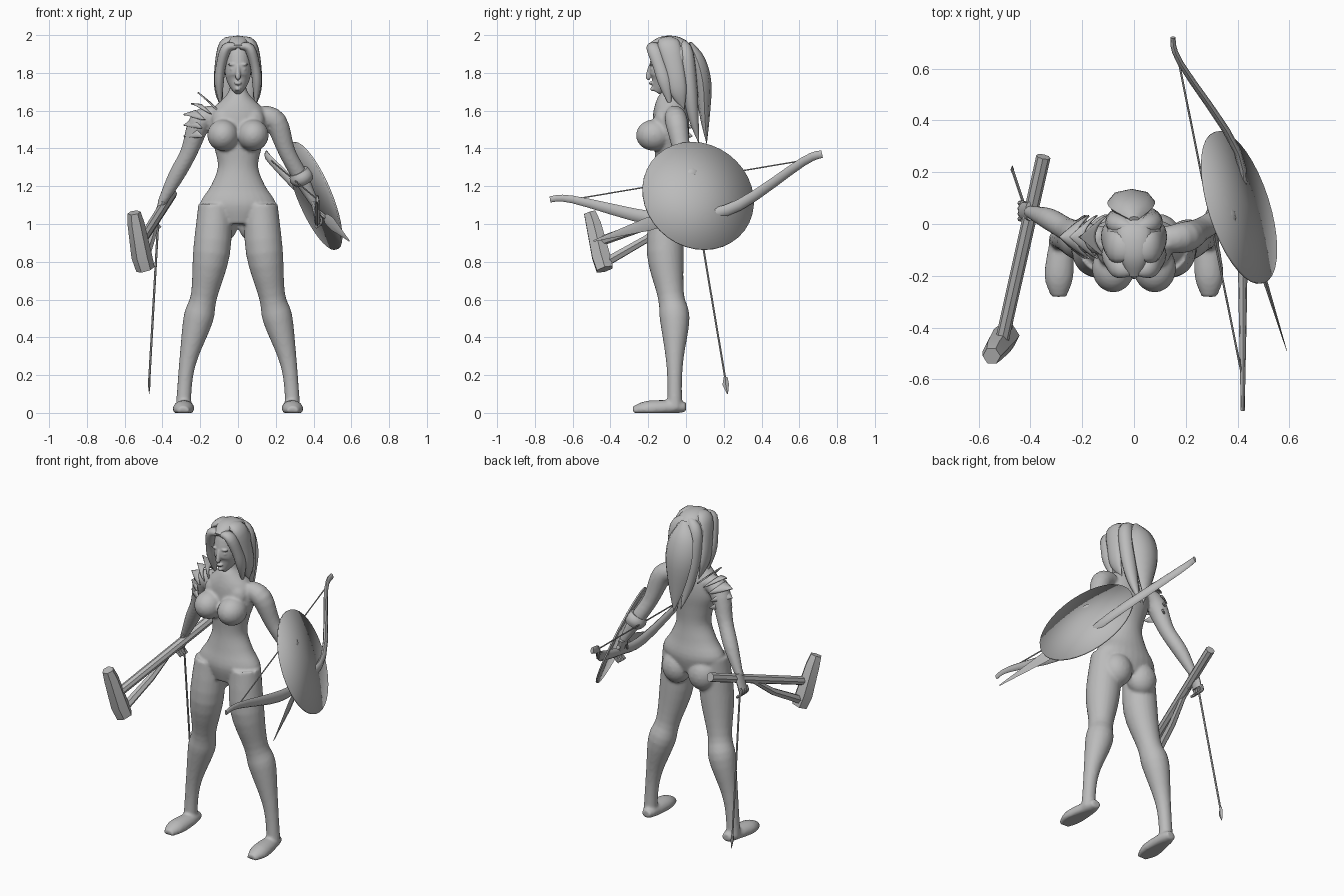
import bpy, bmesh, math
from mathutils import Vector, Matrix

cube = bpy.data.objects.get("Cube")
if cube:
    bpy.data.objects.remove(cube)

grey = bpy.data.materials.new("plain_grey")
grey.use_nodes = True
grey.diffuse_color = (.5, .5, .5, 1)
grey.node_tree.nodes["Principled BSDF"].inputs["Base Color"].default_value = grey.diffuse_color

X, Y, Z = Matrix.Identity(3)


def spline(stations, steps):
    """Catmull-Rom curve through stations of position and radius."""
    stations = [Vector(s) for s in stations]
    padded = stations[:1] + stations + stations[-1:]
    curve = []
    for before, start, end, after in zip(padded, padded[1:], padded[2:], padded[3:]):
        pull, push = (end - before) / 2, (after - start) / 2
        for step in range(steps):
            t = step / steps
            ease = t * t * (3 - 2 * t)
            curve.append(start.lerp(end, ease) + pull * t * (1 - t) ** 2 - push * t * t * (1 - t))
    return curve + stations[-1:]


def tube(bm, stations, ref=Y, depth=lambda r: r, sides=16, steps=4):
    """Closed skin along a path; depth gives the second radius from the first."""
    curve = spline(stations, steps)
    last = len(curve) - 1
    rings = []
    for i, station in enumerate(curve):
        centre, radius = station.xyz, max(station.w, .001)
        along = (curve[min(i + 1, last)] - curve[max(i - 1, 0)]).xyz.normalized()
        across = ref.cross(along).normalized()
        other = along.cross(across)
        ring = []
        for k in range(sides):
            angle = math.tau * k / sides
            point = centre + across * radius * math.cos(angle) + other * depth(radius) * math.sin(angle)
            point.z = max(point.z, 0)
            ring.append(bm.verts.new(point))
        rings.append(ring)
    for lower, upper in zip(rings, rings[1:]):
        for k in range(sides):
            n = (k + 1) % sides
            bm.faces.new((lower[k], lower[n], upper[n], upper[k]))
    bm.faces.new(rings[0][::-1])
    bm.faces.new(rings[-1])


def ball(bm, centre, radii):
    bmesh.ops.create_uvsphere(bm, u_segments=20, v_segments=12, radius=1,
                              matrix=Matrix.Translation(centre) @ Matrix.Diagonal((*radii, 1)))


def flip(side, stations):
    return [(side * x, *rest) for x, *rest in stations]


def finish(name, bm, voxel=None):
    """Make the object with smooth shading, optionally blending its pieces into one skin."""
    bmesh.ops.recalc_face_normals(bm, faces=bm.faces)
    mesh = bpy.data.meshes.new(name)
    bm.to_mesh(mesh)
    bm.free()
    mesh.materials.append(grey)
    part = bpy.data.objects.new(name, mesh)
    bpy.context.collection.objects.link(part)
    bpy.ops.object.select_all(action='DESELECT')
    part.select_set(True)
    bpy.context.view_layer.objects.active = part
    bpy.ops.object.shade_smooth_by_angle(angle=math.radians(40))
    if voxel:
        blend = part.modifiers.new("blend", 'REMESH')
        blend.mode, blend.voxel_size, blend.use_smooth_shade = 'VOXEL', voxel, True
        soften = part.modifiers.new("soften", 'SMOOTH')
        soften.factor, soften.iterations = .5, 4
    return part


def single(name, stations, **options):
    bm = bmesh.new()
    tube(bm, stations, **options)
    return finish(name, bm)


# Body: torso from half widths at even heights, blended with the limbs
body = bmesh.new()
widths = (.12, .2, .145, .107, .125, .157, .14, .05, .045)
tube(body, [(0, -.08, 1 + i / 10, w) for i, w in enumerate(widths)],
     depth=lambda r: min(r, .05 + .3 * r), sides=28)
leg = [(.12, -.1, 1.1, .09), (.14, -.11, .85, .098), (.18, -.08, .62, .07), (.21, -.06, .5, .079),
       (.26, -.06, .3, .049), (.28, -.06, .17, .039), (.29, -.06, .02, .04)]
foot = [(.28, 0, .03, .03), (.28, -.06, .03, .045), (.29, -.2, .02, .056), (.29, -.28, .01, .03)]
arm = [(.12, -.06, 1.58, .05), (.2, -.05, 1.54, .06), (.26, -.02, 1.38, .045),
       (.33, .02, 1.25, .042), (.41, .05, 1.1, .022)]
for side in (-1, 1):
    tube(body, flip(side, leg), sides=24)
    tube(body, flip(side, foot), ref=Z, depth=lambda r: .8 * r, sides=20)
    tube(body, flip(side, arm), sides=20)
    ball(body, (side * .08, -.17, 1.47), (.083, .095, .083))
    ball(body, (side * .07, -.12, 1.55), (.07, .05, .07))
    ball(body, (side * .09, -.04, 1), (.09, .08, .1))
finish("body", body, voxel=.009)

# Hands: palm, thumb and four curled fingers
for side, name in ((1, "left_hand"), (-1, "right_hand")):
    hand = bmesh.new()
    tube(hand, flip(side, [(.4, .05, 1.12, .02), (.43, .05, 1.03, .018)]), depth=lambda r: 1.9 * r)
    tube(hand, flip(side, [(.4, .03, 1.1, .012), (.41, 0, 1.04, .008)]), sides=8)
    for finger in range(4):
        y = .02 * (finger + 1)
        tube(hand, flip(side, [(.43, y, 1.04, .011), (.44, y, 1.01, .01), (.41, y, .98, .007)]), sides=8)
    finish(name, hand)

# Head with nose, lips, chin, brows and eyes
head = bmesh.new()
tube(head, [(0, -.16, 1.7, .02), (0, -.12, 1.76, .06), (0, -.11, 1.83, .07),
            (0, -.09, 1.92, .065), (0, -.08, 1.97, .02)], depth=lambda r: 1.2 * r, sides=28)
tube(head, [(0, -.19, 1.84, .008), (0, -.2, 1.78, .014), (0, -.19, 1.77, .01)], sides=12)
ball(head, (0, -.185, 1.745), (.02, .012, .009))
ball(head, (0, -.175, 1.715), (.015, .015, .013))
for side in (-1, 1):
    ball(head, (side * .03, -.183, 1.845), (.026, .01, .007))
    ball(head, (side * .03, -.178, 1.82), (.014, .01, .007))
finish("head", head, voxel=.005)

# Hair: cap, crown, parted locks on both sides and a ponytail
cap = bmesh.new()
ball(cap, (0, -.055, 1.875), (.11, .11, .11))
finish("hair_cap", cap)
single("crown_hair", [(0, -.2, 1.94, .01), (0, -.12, 1.97, .025), (0, -.02, 1.95, .03), (0, .04, 1.86, .02)],
       ref=X, depth=lambda r: 2.2 * r)
locks = {
    "front_lock": (1.4, [(.01, -.18, 1.94, .015), (.06, -.17, 1.93, .028), (.09, -.14, 1.84, .026),
                         (.1, -.11, 1.74, .024), (.09, -.08, 1.61, 0)]),
    "side_lock": (2, [(.01, -.1, 1.97, .02), (.07, -.09, 1.95, .03), (.1, -.06, 1.82, .025),
                      (.1, -.04, 1.7, .022), (.08, -.01, 1.6, 0)]),
    "back_lock": (.9, [(.01, -.02, 1.95, .03), (.06, 0, 1.9, .045), (.06, .02, 1.72, .045),
                       (.04, .04, 1.56, .03), (.01, .07, 1.42, 0)])}
for name, (ratio, stations) in locks.items():
    for side, word in ((1, "left"), (-1, "right")):
        single(f"{word}_{name}", flip(side, stations), depth=lambda r: ratio * r)
single("ponytail", [(0, .02, 1.96, .02), (-.01, .06, 1.87, .08), (-.01, .09, 1.74, .09),
                    (0, .1, 1.56, .05), (.01, .11, 1.42, 0)], depth=lambda r: r / 2, sides=8)

# Layered shoulder armour: curved plates fanned around the joint, each ending in a spike
for i in range(5):
    fan = i / 4
    angle = math.radians(95 + 105 * fan)
    root = Vector((-.14 + .1 * math.cos(angle), -.05, 1.55 + .1 * math.sin(angle)))
    tip = Vector((-.21 - .08 * min(1, 2 * fan), -.05, 1.7 - .235 * fan))
    plate = bmesh.new()
    bmesh.ops.create_grid(plate, x_segments=8, y_segments=6, size=1)
    for vert in plate.verts:
        u, v = vert.co.x, (vert.co.y + 1) / 2
        narrow = 1 - v ** 1.6
        sag = .05 * u * u * narrow
        vert.co = root.lerp(tip, v) + Vector((sag, .085 * u * narrow, -sag))
    bmesh.ops.remove_doubles(plate, verts=plate.verts, dist=.0005)
    armour = finish(f"shoulder_plate_{i + 1}", plate)
    armour.modifiers.new("thickness", 'SOLIDIFY').thickness = .008

# Wrist band on the left forearm
single("wrist_band", [(.32, .01, 1.28, .05), (.335, .02, 1.25, .066), (.35, .03, 1.22, .05)], steps=2)

# Shallow domed shield facing outward
dome = bmesh.new()
bmesh.ops.create_circle(dome, cap_ends=True, segments=36, radius=.307)
bmesh.ops.inset_region(dome, faces=dome.faces[:], thickness=.1)
bmesh.ops.inset_region(dome, faces=[f for f in dome.faces if len(f.verts) > 4], thickness=.1)
bmesh.ops.poke(dome, faces=[f for f in dome.faces if len(f.verts) > 4])
for vert in dome.verts:
    vert.co.z = .03 * (1 - (vert.co.length / .307) ** 2)
shield = finish("shield", dome)
shield.location = (.41, .065, 1.15)
shield.rotation_euler = Vector((.88, .28, .37)).to_track_quat('Z', 'Y').to_euler()
shield.modifiers.new("thickness", 'SOLIDIFY').thickness = .01

# Bow, string and short blade carried in the left hand
single("bow", [(.15, .72, 1.37, .01), (.18, .62, 1.33, .012), (.4, .28, 1.1, .015), (.42, .04, 1.04, .014),
               (.42, -.18, 1.03, .018), (.42, -.6, 1.13, .01), (.42, -.72, 1.13, .008)],
       ref=Z, depth=lambda r: 2 * r, sides=8)
single("bow_string", [(.17, .64, 1.34, .004), (.42, -.6, 1.13, .004)], ref=Z, sides=6, steps=1)
single("blade_grip", [(.41, .09, 1.08, .012), (.47, -.1, 1.03, .012)], ref=Z, sides=8, steps=1)
single("blade", [(.46, -.08, 1.03, .006), (.5, -.2, 1, .009), (.59, -.49, .91, 0)],
       ref=Z, depth=lambda r: 4 * r, sides=4, steps=2)

# War hammer in the right hand, with a strut under the handle
single("hammer_handle", [(-.35, .26, 1.16, .028), (-.51, -.45, .91, .026)], ref=Z, sides=8, steps=1)
single("hammer_strut", [(-.42, -.03, 1.06, .014), (-.46, -.21, .92, .022), (-.5, -.42, .8, .026)],
       ref=Z, sides=6, steps=1)
single("hammer_head", [(-.55, -.51, 1.06, .035), (-.54, -.49, 1, .045), (-.51, -.45, .83, .055),
                       (-.49, -.43, .76, .05)], sides=6, steps=1)

# Arrow hanging from the right hand
single("arrow_shaft", [(-.42, .06, 1.06, .006), (-.47, .21, .17, .006)], sides=6, steps=1)
single("arrow_head", [(-.47, .21, .19, .004), (-.47, .21, .15, .007), (-.47, .22, .1, 0)],
       depth=lambda r: 2.5 * r, sides=4, steps=1)
